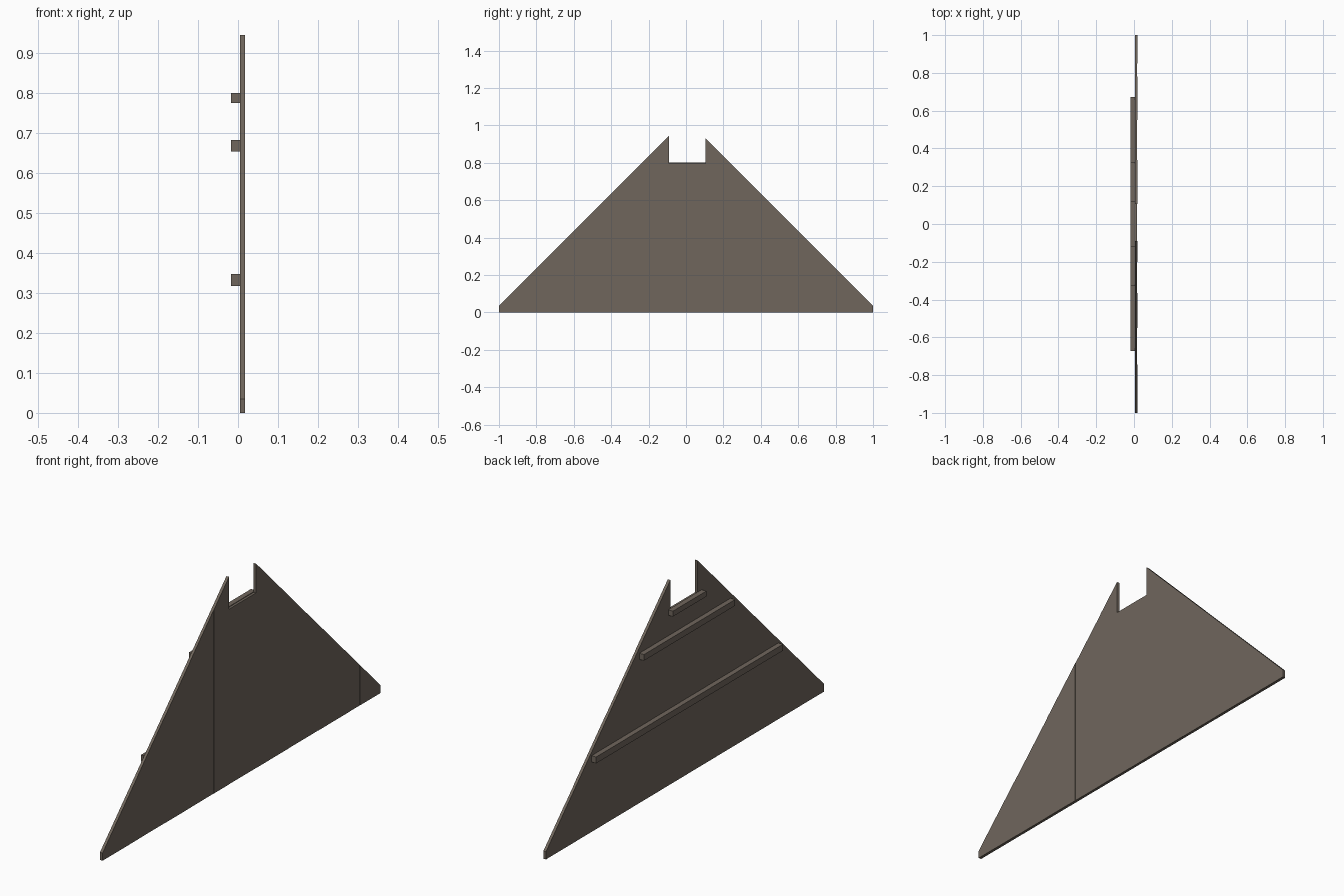
import bpy, bmesh

if "Cube" in bpy.data.objects:
    bpy.data.objects.remove(bpy.data.objects["Cube"])

wood = bpy.data.materials.new("weathered_brown_wood")
wood.diffuse_color = (0.16, 0.133, 0.108, 1)
wood.use_nodes = True
wood.node_tree.nodes["Principled BSDF"].inputs["Base Color"].default_value = wood.diffuse_color


def prism(name, outline, x0, x1):
    """Extrude a (y, z) outline from x0 to x1."""
    bm = bmesh.new()
    face = bm.faces.new([bm.verts.new((x0, y, z)) for y, z in outline])
    ext = bmesh.ops.extrude_face_region(bm, geom=[face])
    moved = [g for g in ext["geom"] if isinstance(g, bmesh.types.BMVert)]
    bmesh.ops.translate(bm, vec=(x1 - x0, 0, 0), verts=moved)
    bmesh.ops.recalc_face_normals(bm, faces=bm.faces)
    mesh = bpy.data.meshes.new(name)
    bm.to_mesh(mesh)
    bm.free()
    mesh.materials.append(wood)
    obj = bpy.data.objects.new(name, mesh)
    bpy.context.collection.objects.link(obj)
    return obj


def gable(y):
    """Height of the sloping roof line at y."""
    return 1.035 - abs(y)


# Upright planks of uneven width, cut along the gable slope
seams = [-1, -0.745, -0.55, -0.365, -0.2, -0.09, 0.105, 0.34, 0.55, 0.78, 0.85, 1]
for i, (a, b) in enumerate(zip(seams, seams[1:])):
    notch = a < 0 < b                     # the middle plank stops short
    top_a, top_b = (0.797, 0.797) if notch else (gable(a), gable(b))
    step = 0.0008 * (i % 2)               # slight unevenness between boards
    prism(f"plank_{i + 1}", [(a, 0), (b, 0), (b, top_b), (a, top_a)],
          0.005, 0.018 - step)

# Horizontal battens on the back face
for name, z0, z1, half in (("lower_batten", 0.318, 0.347, 0.672),
                           ("middle_batten", 0.654, 0.682, 0.328),
                           ("upper_batten", 0.775, 0.800, 0.12)):
    prism(name, [(-half, z0), (half, z0), (half, z1), (-half, z1)], -0.018, 0.006)
